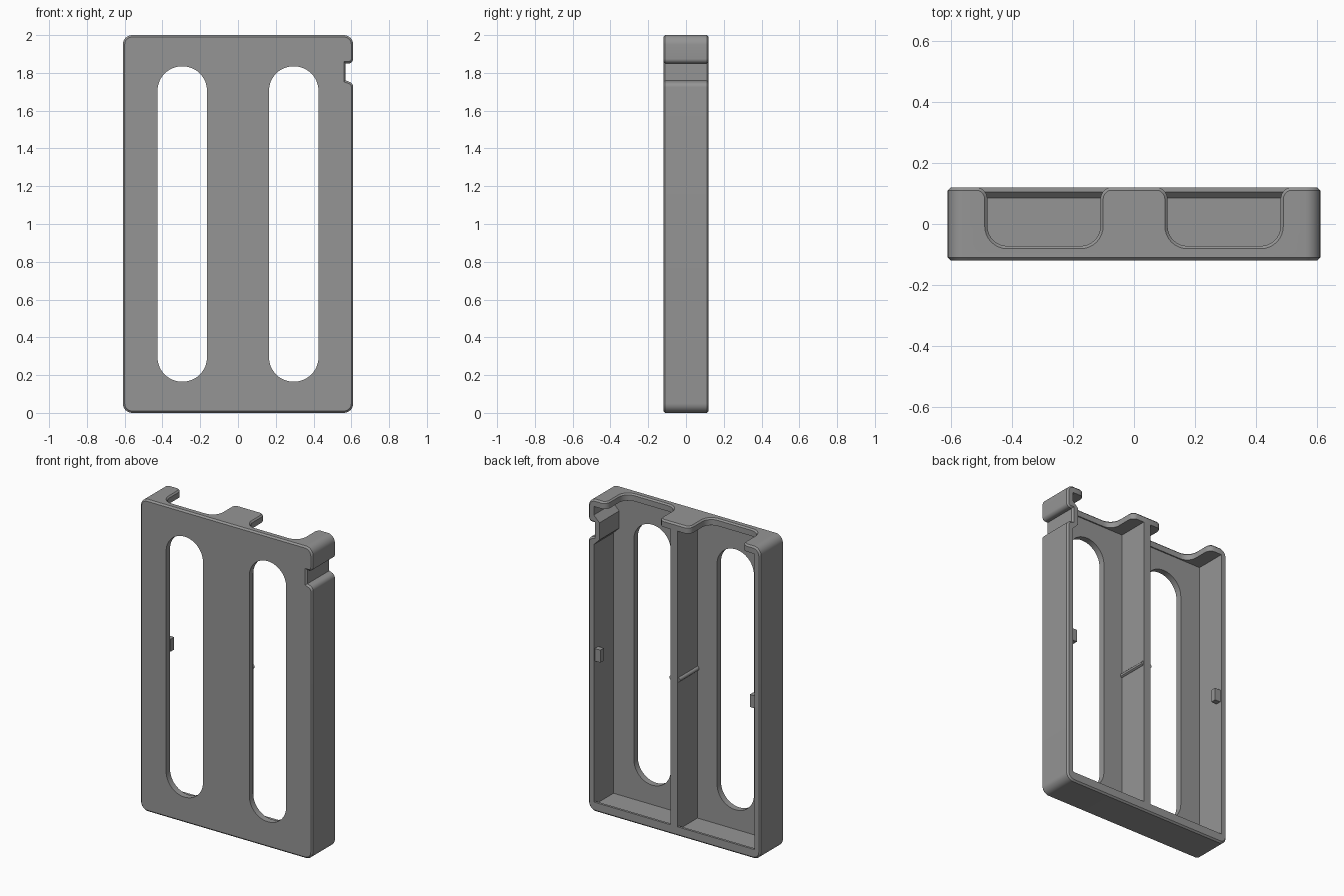
import bpy, bmesh, math
from mathutils import Vector

if "Cube" in bpy.data.objects:
    bpy.data.objects.remove(bpy.data.objects["Cube"])

grey = bpy.data.materials.new("plain grey")
grey.diffuse_color = (0.30, 0.30, 0.30, 1)
grey.use_nodes = True
grey.node_tree.nodes["Principled BSDF"].inputs["Base Color"].default_value = grey.diffuse_color


def rounded(corners, seg=8):
    """2D outline from (x, y, radius) corners."""
    pts, n = [], len(corners)
    for i, (x, y, r) in enumerate(corners):
        p = Vector((x, y))
        if r == 0:
            pts.append(p)
            continue
        a = (Vector(corners[i - 1][:2]) - p).normalized()
        b = (Vector(corners[(i + 1) % n][:2]) - p).normalized()
        half = a.angle(b) / 2
        centre = p + (a + b).normalized() * r / math.sin(half)
        start = p + a * r / math.tan(half) - centre
        sweep = math.pi - 2 * half
        sign = 1 if a.x * b.y - a.y * b.x < 0 else -1
        for k in range(seg + 1):
            t = sign * sweep * k / seg
            c, s = math.cos(t), math.sin(t)
            pts.append(centre + Vector((start.x * c - start.y * s, start.x * s + start.y * c)))
    return pts


def offset(pts, d):
    """Grow a counter-clockwise outline by d."""
    out = []
    for i, p in enumerate(pts):
        a = (p - pts[i - 1]).normalized()
        b = (pts[(i + 1) % len(pts)] - p).normalized()
        na, nb = Vector((a.y, -a.x)), Vector((b.y, -b.x))
        out.append(p + (na + nb) * d / (1 + na.dot(nb)))
    return out


def loft(name, layers, axis):
    """Solid through (position, outline) layers along y or z."""
    bm = bmesh.new()
    rings = []
    for h, pts in layers:
        rings.append([bm.verts.new((p[0], h, p[1]) if axis == "y" else (p[0], p[1], h)) for p in pts])
    n = len(rings[0])
    for r0, r1 in zip(rings, rings[1:]):
        for i in range(n):
            j = (i + 1) % n
            bm.faces.new((r0[i], r0[j], r1[j], r1[i]))
    bm.faces.new(rings[0])
    bm.faces.new(rings[-1])
    bmesh.ops.recalc_face_normals(bm, faces=bm.faces)
    me = bpy.data.meshes.new(name)
    bm.to_mesh(me)
    bm.free()
    me.materials.append(grey)
    ob = bpy.data.objects.new(name, me)
    bpy.context.collection.objects.link(ob)
    return ob


def cut(body, cutter):
    m = body.modifiers.new("cut", "BOOLEAN")
    m.operation, m.solver, m.object = "DIFFERENCE", "EXACT", cutter
    bpy.context.view_layer.objects.active = body
    bpy.ops.object.modifier_apply(modifier=m.name)
    bpy.data.objects.remove(cutter)


# tray body with softened rim and a side notch
outline = rounded([(-.61, 0, .05), (.61, 0, .05), (.61, 1.745, .03), (.57, 1.76, 0),
                   (.57, 1.85, 0), (.61, 1.85, .025), (.61, 2, .05), (-.61, 2, .05)])
small = offset(outline, -.01)
tray = loft("tray", [(-.12, small), (-.11, outline), (.11, outline), (.12, small)], "y")

for s in (-1, 1):
    # open compartment, its floor rising to a lip at the back
    def pocket(floor):
        pts = [(.025, floor), (.57, floor)]
        if s > 0:
            pts += [(.57, 1.71), (.53, 1.75), (.53, 1.86), (.57, 1.90)]
        return [(s * x, z) for x, z in pts + [(.57, 1.955), (.025, 1.955)]]
    cut(tray, loft("pocket_cutter", [(-.08, pocket(.04)), (.085, pocket(.04)),
                                     (.105, pocket(.06)), (.2, pocket(.06))], "y"))

    # long window in the front plate
    c = s * .295
    slot = rounded([(c - .131, .165, .13), (c + .131, .165, .13),
                    (c + .131, 1.835, .13), (c - .131, 1.835, .13)], 12)
    cut(tray, loft("slot_cutter", [(-.2, slot), (0, slot)], "y"))

    # recess in the top wall that leaves rounded tabs
    recess = rounded([(c - .185, -.072, .065), (c + .185, -.072, .065), (c + .185, .121, .04),
                      (c + .226, .121, 0), (c + .226, .2, 0), (c - .226, .2, 0),
                      (c - .226, .121, 0), (c - .185, .121, .04)])
    wide = offset(recess, .009)
    wider = offset(recess, .014)
    cut(tray, loft("recess_cutter", [(1.93, recess), (1.991, recess), (2.0, wide), (2.005, wider)], "z"))

    # small catch on the outer wall
    x0, x1 = sorted((s * .53, s * .58))
    catch = [(x0, .96), (x1, .96), (x1, 1.04), (x0, 1.04)]
    loft("catch", [(.075, catch), (.11, catch)], "y")

    # thin ridge on the divider
    ridge = [(s * .024 + .014 * math.cos(k * math.pi / 6), 1 + .014 * math.sin(k * math.pi / 6))
             for k in range(12)]
    loft("ridge", [(-.085, ridge), (.115, ridge)], "y")

for ob in bpy.context.collection.objects:
    ob.select_set(True)
bpy.context.view_layer.objects.active = tray
bpy.ops.object.shade_smooth_by_angle(angle=math.radians(30))
